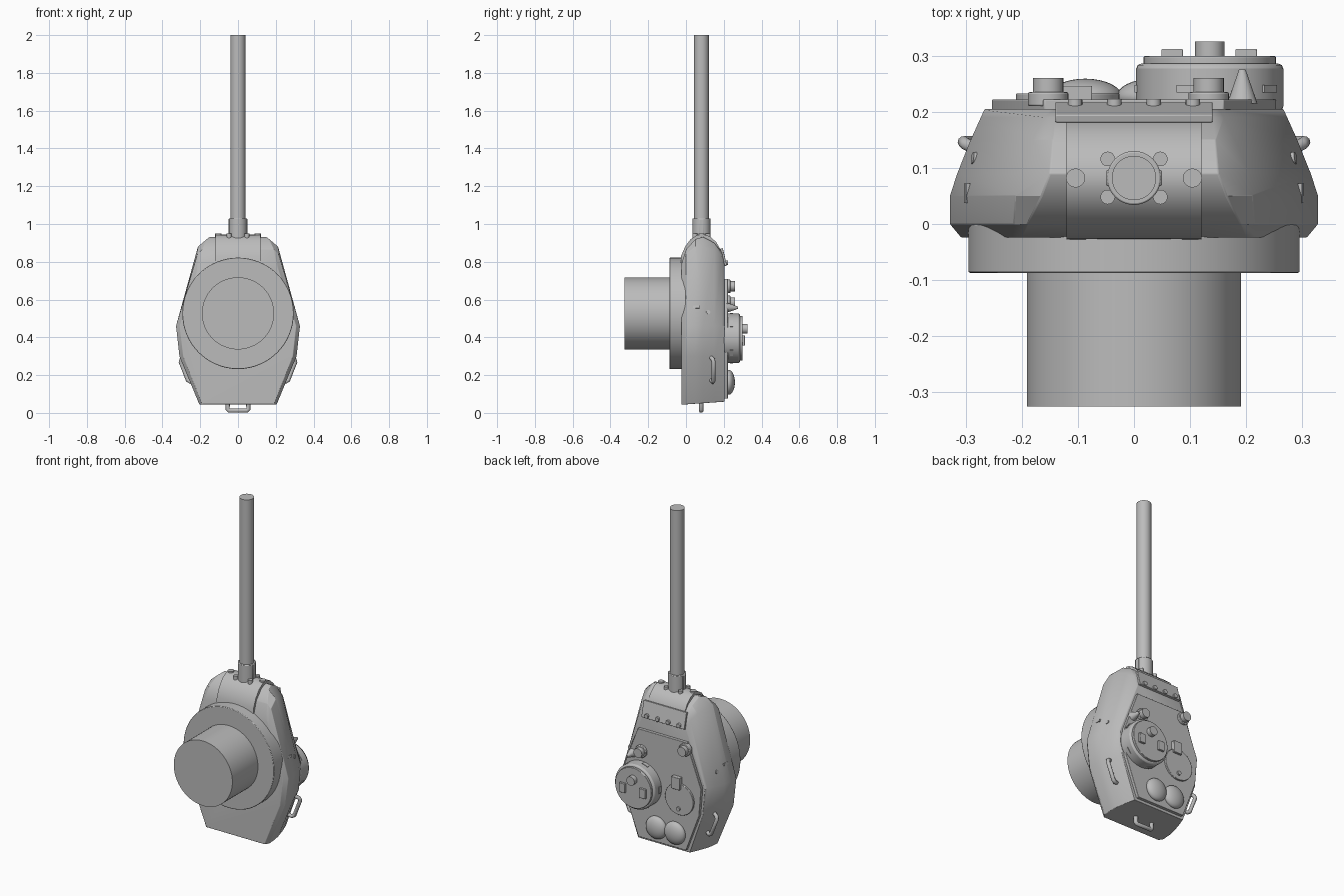
import bpy, bmesh, math
from mathutils import Vector, Matrix

if "Cube" in bpy.data.objects:
    bpy.data.objects.remove(bpy.data.objects["Cube"], do_unlink=True)

GREY = (0.5, 0.5, 0.5, 1)
steel = bpy.data.materials.new("grey steel")
steel.use_nodes = True
steel.diffuse_color = GREY
steel.node_tree.nodes["Principled BSDF"].inputs["Base Color"].default_value = GREY
parts = []


def finish(name, bm, bevel=0, segments=2):
    bmesh.ops.recalc_face_normals(bm, faces=bm.faces)
    mesh = bpy.data.meshes.new(name)
    bm.to_mesh(mesh)
    bm.free()
    mesh.materials.append(steel)
    ob = bpy.data.objects.new(name, mesh)
    bpy.context.collection.objects.link(ob)
    if bevel:
        mod = ob.modifiers.new("soft edges", "BEVEL")
        mod.width, mod.segments = bevel, segments
        mod.limit_method, mod.angle_limit = "ANGLE", math.radians(35)
    parts.append(ob)
    return ob


def loft(name, rings, bevel=0, segments=2):
    bm = bmesh.new()
    loops = [[bm.verts.new(p) for p in ring] for ring in rings]
    n = len(loops[0])
    for a, b in zip(loops, loops[1:]):
        for i in range(n):
            j = (i + 1) % n
            bm.faces.new((a[i], a[j], b[j], b[i]))
    bm.faces.new(loops[0])
    bm.faces.new(loops[-1])
    return finish(name, bm, bevel, segments)


def mirrored(half, y):
    """Closed ring at depth y from the (x, z) points of one side."""
    return [(x, y, z) for x, z in half] + [(-x, y, z) for x, z in reversed(half)]


def cylinder(name, start, end, r1, r2=None, sides=48, bevel=0):
    start, end = Vector(start), Vector(end)
    axis = end - start
    bm = bmesh.new()
    turn = axis.to_track_quat("Z", "Y").to_matrix().to_4x4()
    bmesh.ops.create_cone(bm, cap_ends=True, segments=sides, radius1=r1,
                          radius2=r1 if r2 is None else r2, depth=axis.length,
                          matrix=Matrix.Translation((start + end) / 2) @ turn)
    return finish(name, bm, bevel)


def stud(name, x, z, y0, y1, r, r2=None, sides=32, bevel=0):
    return cylinder(name, (x, y0, z), (x, y1, z), r, r2, sides, bevel)


def box(name, centre, size, rot=Matrix(), bevel=0):
    bm = bmesh.new()
    bmesh.ops.create_cube(bm, size=1, matrix=Matrix.Translation(centre) @ rot
                          @ Matrix.Diagonal((*size, 1)))
    return finish(name, bm, bevel)


def handle(name, points, radius):
    curve = bpy.data.curves.new(name, "CURVE")
    curve.dimensions = "3D"
    curve.bevel_depth, curve.bevel_resolution = radius, 3
    spline = curve.splines.new("POLY")
    spline.points.add(len(points) - 1)
    for p, co in zip(spline.points, points):
        p.co = (*co, 1)
    curve.materials.append(steel)
    ob = bpy.data.objects.new(name, curve)
    bpy.context.collection.objects.link(ob)


# Turret shell: y, then x of rear, flank, waist, then front shoulder and nose
sections = [
    (-0.024, 0.19, 0.29, 0.308, 0.22, 0.74, 0.20, 0.79),
    (0.00, 0.205, 0.31, 0.328, 0.215, 0.84, 0.19, 0.865),
    (0.05, 0.205, 0.308, 0.328, 0.212, 0.88, 0.165, 0.92),
    (0.09, 0.20, 0.30, 0.315, 0.205, 0.875, 0.15, 0.932),
    (0.15, 0.185, 0.277, 0.291, 0.18, 0.86, 0.145, 0.90),
    (0.19, 0.172, 0.26, 0.273, 0.16, 0.83, 0.14, 0.85),
    (0.205, 0.168, 0.253, 0.266, 0.15, 0.76, 0.14, 0.78)]
loft("turret_shell", [
    mirrored([(rear, 0.045 + max(y, 0) * 0.07), (flank, 0.30), (waist, 0.46),
              (sx, sz), (nx, nz)], y)
    for y, rear, flank, waist, sx, sz, nx, nz in sections], 0.014, 3)

# Turret ring and basket
RING_Z = 0.527
stud("turret_ring", 0, RING_Z, -0.087, 0.0, 0.295, sides=64, bevel=0.003)
stud("turret_basket", 0, RING_Z, -0.325, -0.08, 0.191, sides=64)

# Rounded gun mantlet
side = [(-0.03, 0.76), (-0.026, 0.83), (-0.005, 0.88), (0.025, 0.92), (0.06, 0.942),
        (0.09, 0.945), (0.125, 0.935), (0.16, 0.905), (0.188, 0.855), (0.19, 0.76)]
loft("gun_mantlet", [[(x, y, z) for y, z in side] for x in (-0.12, 0.12)])

# Gun barrel with its sleeve, ribs and bolts
GUN_Y = 0.082
cylinder("gun_barrel", (0, GUN_Y, 0.9), (0, GUN_Y, 2.0), 0.0395)
cylinder("gun_sleeve", (0, GUN_Y, 0.9), (0, GUN_Y, 1.03), 0.048, bevel=0.003)
for sx in (-1, 1):
    for sy in (-1, 1):
        x, y = sx * 0.047, GUN_Y + sy * 0.034
        cylinder("mantlet_bolt", (x, y, 0.9), (x, y, 0.95), 0.013, sides=16)
    cylinder("mantlet_boss", (sx * 0.104, GUN_Y, 0.91), (sx * 0.104, GUN_Y, 0.951), 0.017, sides=20)
    box("sleeve_rib", (sx * 0.043, GUN_Y, 0.985), (0.014, 0.028, 0.085), bevel=0.003)

# Bolted cover strip behind the mantlet
tilt = Matrix.Rotation(math.radians(14), 4, "X")
box("cover_strip", (0, 0.199, 0.825), (0.28, 0.014, 0.095), tilt, 0.002)
for i in range(4):
    x = -0.105 + i * 0.07
    stud("cover_bolt", x, 0.795, 0.2, 0.223, 0.013, sides=16, bevel=0.002)

# Raised roof plate
roof = [(0.155, 0.075), (0.24, 0.30), (0.253, 0.46), (0.16, 0.71)]
loft("roof_plate", [mirrored(roof, y) for y in (0.20, 0.222)], 0.002)

# Commander cupola with lid, hinges and vision ports
CX, CZ = 0.135, 0.395
stud("cupola", CX, CZ, 0.2, 0.286, 0.131, sides=48, bevel=0.009)
stud("cupola_lid", CX, CZ, 0.28, 0.299, 0.118, sides=48, bevel=0.002)
stud("cupola_periscope", CX, 0.445, 0.29, 0.325, 0.026)
for x in (0.068, 0.2):
    box("lid_hinge", (x, 0.3, 0.383), (0.038, 0.024, 0.055), bevel=0.002)
for i in range(5):
    a = math.radians(36 + i * 72)
    pos = (CX + 0.13 * math.cos(a), 0.241, CZ + 0.13 * math.sin(a))
    box("vision_port", pos, (0.008, 0.014, 0.038), Matrix.Rotation(-a, 4, "Y"))

# Loader hatch
stud("loader_hatch", -0.118, 0.37, 0.21, 0.233, 0.092, sides=40, bevel=0.002)
box("hatch_hinge", (-0.102, 0.232, 0.465), (0.055, 0.028, 0.07), bevel=0.002)
stud("hatch_latch", -0.115, 0.315, 0.225, 0.242, 0.012, sides=16)

# Roof periscopes and sight cone
for x, z in ((-0.153, 0.67), (0.133, 0.585)):
    stud("periscope_base", x, z, 0.21, 0.235, 0.036, bevel=0.003)
    stud("periscope", x, z, 0.22, 0.26, 0.027)
stud("sight_cone", 0.193, 0.557, 0.215, 0.275, 0.027, 0.006, sides=24)

# Domed ventilators
for x in (-0.087, 0.034):
    stud("vent_base", x, 0.162, 0.21, 0.228, 0.06)
    bm = bmesh.new()
    bmesh.ops.create_uvsphere(bm, u_segments=32, v_segments=16, radius=1,
                              matrix=Matrix.Translation((x, 0.226, 0.162))
                              @ Matrix.Diagonal((0.066, 0.033, 0.066, 1)))
    finish("vent_dome", bm)

# Side handles, vision slits and pistol ports
for s in (-1, 1):
    low, high = Vector((s * 0.225, 0.13, 0.175)), Vector((s * 0.272, 0.13, 0.295))
    out = Vector((s * 0.036, 0.016, -0.014))
    inset = (high - low) * 0.1
    handle("side_handle", [low, low + out * 0.75, low + out + inset,
                           high + out - inset, high + out * 0.75, high], 0.011)
    box("vision_slit", (s * 0.297, 0.055, 0.56), (0.008, 0.035, 0.014),
        Matrix.Rotation(s * math.radians(-15), 4, "Y"))
    cylinder("pistol_port", (s * 0.27, 0.115, 0.53), (s * 0.288, 0.118, 0.534), 0.011, sides=16)

# Rear handle
handle("rear_handle", [(-0.055, 0.08, 0.06), (-0.055, 0.08, 0.02), (-0.047, 0.08, 0.012),
                       (0.047, 0.08, 0.012), (0.055, 0.08, 0.02), (0.055, 0.08, 0.06)], 0.012)

# Smooth shading with sharp edges kept
bpy.ops.object.select_all(action="DESELECT")
for ob in parts:
    ob.select_set(True)
bpy.context.view_layer.objects.active = parts[0]
bpy.ops.object.shade_smooth_by_angle(angle=math.radians(32))
